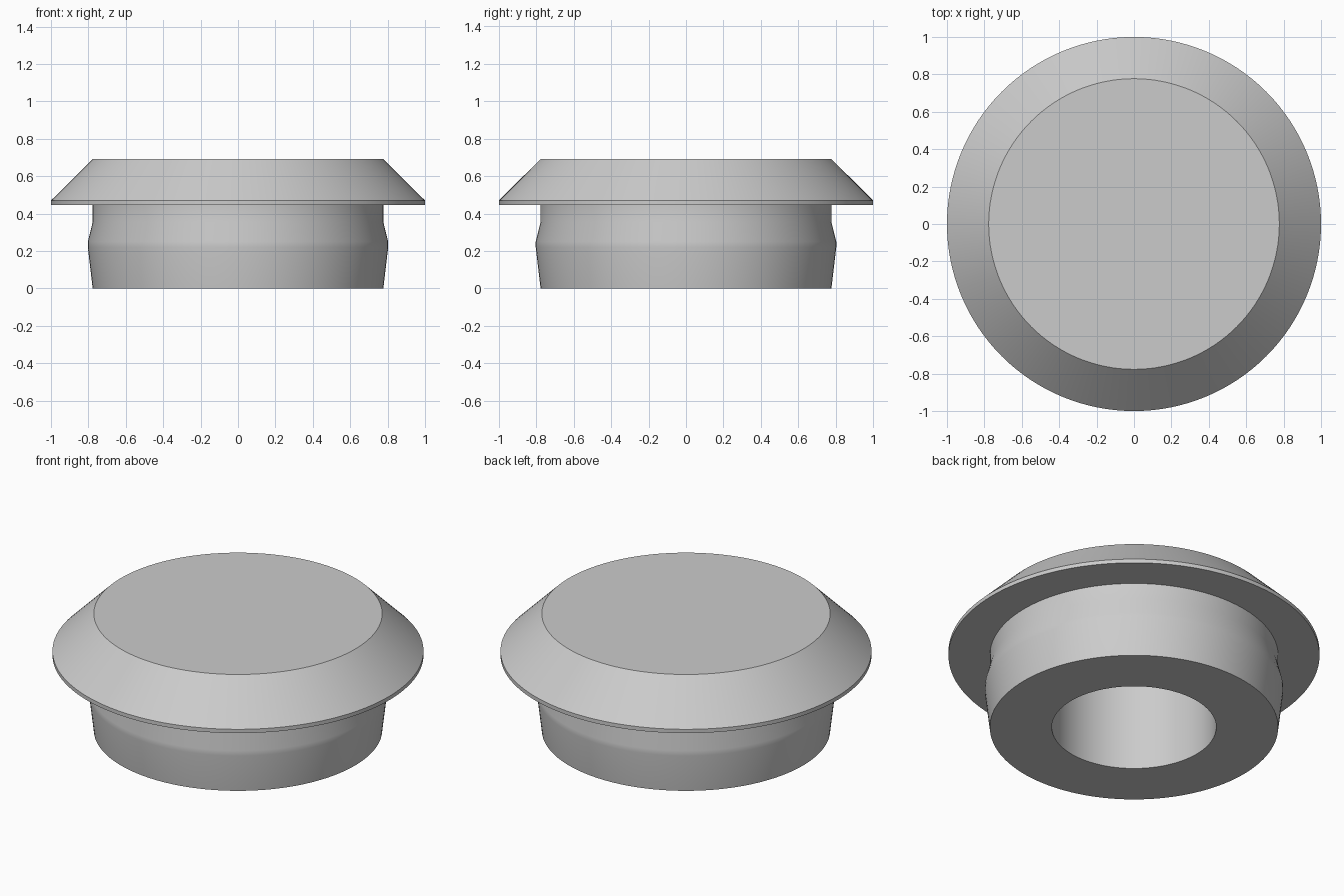
import bpy, bmesh, math

default = bpy.data.objects.get("Cube")
if default:
    bpy.data.objects.remove(default)

SEGMENTS = 128

grey = bpy.data.materials.new("plain_grey")
grey.use_nodes = True
colour = (0.6, 0.6, 0.6, 1)
grey.diffuse_color = colour
grey.node_tree.nodes["Principled BSDF"].inputs["Base Color"].default_value = colour


def lathe(name, profile):
    """Spin a (radius, height) profile about z; radius 0 closes the end."""
    bm = bmesh.new()
    verts = [bm.verts.new((r, 0, z)) for r, z in profile]
    edges = [bm.edges.new(pair) for pair in zip(verts, verts[1:])]
    bmesh.ops.spin(bm, geom=verts + edges, cent=(0, 0, 0), axis=(0, 0, 1),
                   angle=math.tau, steps=SEGMENTS, use_merge=True)
    bmesh.ops.remove_doubles(bm, verts=bm.verts, dist=0.0001)
    bmesh.ops.recalc_face_normals(bm, faces=bm.faces)
    mesh = bpy.data.meshes.new(name)
    bm.to_mesh(mesh)
    bm.free()
    mesh.materials.append(grey)
    obj = bpy.data.objects.new(name, mesh)
    bpy.context.collection.objects.link(obj)
    bpy.ops.object.select_all(action="DESELECT")
    obj.select_set(True)
    bpy.context.view_layer.objects.active = obj
    bpy.ops.object.shade_smooth_by_angle(angle=math.radians(30))
    return obj


# One solid: blind bore, ridged plug, overhanging rim, chamfer and flat top
lathe("flanged_plug", [
    (0, 0.51), (0.443, 0.51), (0.443, 0),        # bore
    (0.777, 0), (0.803, 0.22), (0.803, 0.25),    # plug and snap ridge
    (0.777, 0.355), (0.777, 0.447),              # neck
    (1, 0.447), (1, 0.47),                       # rim
    (0.777, 0.692), (0, 0.692),                  # chamfer and top
])
